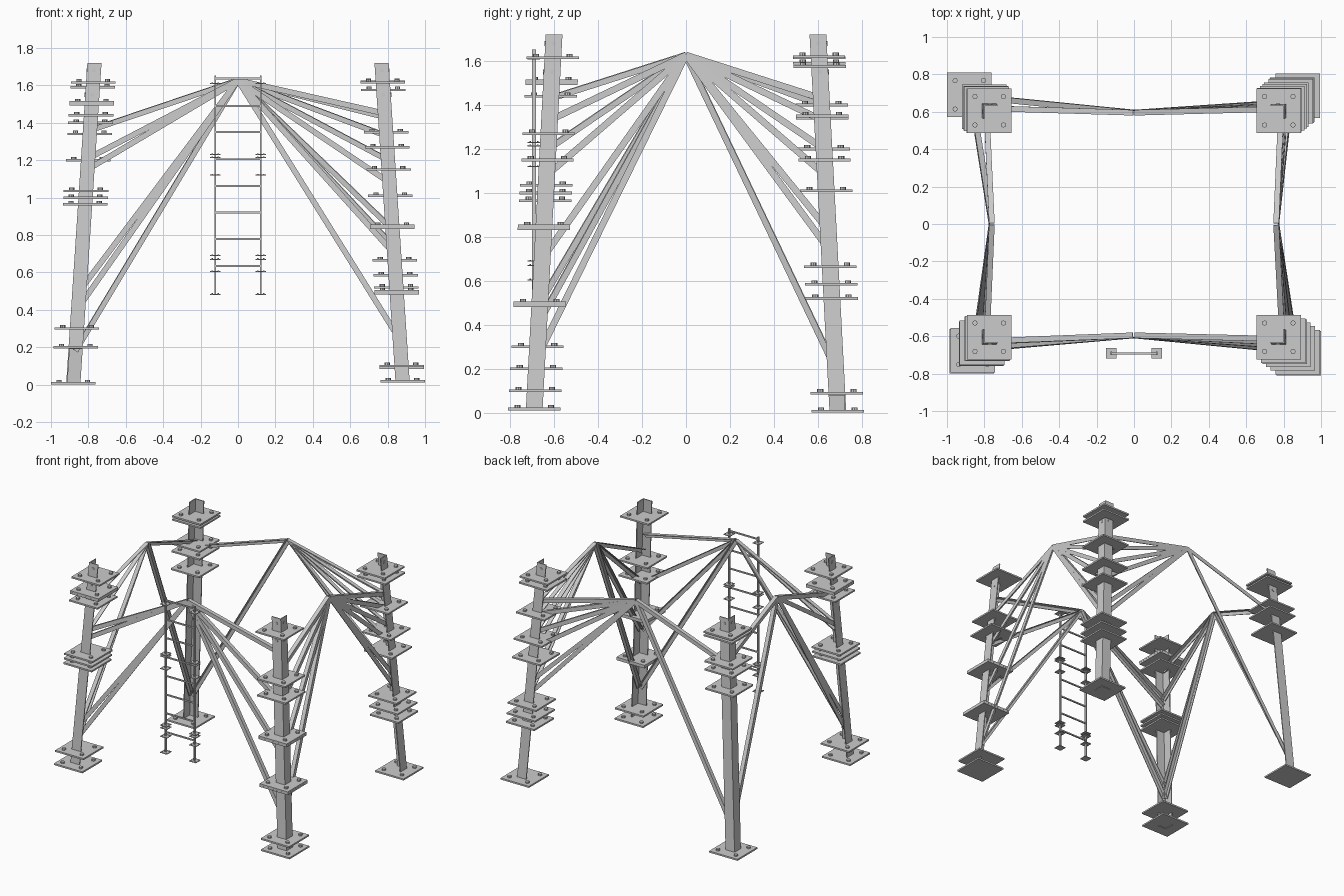
import bpy, bmesh, math
from mathutils import Vector

if "Cube" in bpy.data.objects:
    bpy.data.objects.remove(bpy.data.objects["Cube"])


class Parts:
    """Collects several solids into one named mesh."""
    def __init__(self):
        self.v, self.f = [], []

    def prism(self, ring0, ring1):
        n, b = len(ring0), len(self.v)
        self.v += list(ring0) + list(ring1)
        self.f.append([b + i for i in reversed(range(n))])
        self.f.append([b + n + i for i in range(n)])
        for i in range(n):
            j = (i + 1) % n
            self.f.append([b + i, b + j, b + n + j, b + n + i])

    def box(self, c, s):
        x, y, z = (k / 2 for k in s)
        c = Vector(c)
        q = [(-x, -y), (x, -y), (x, y), (-x, y)]
        self.prism([c + Vector((a, d, -z)) for a, d in q],
                   [c + Vector((a, d, z)) for a, d in q])

    def cyl(self, c, axis, r, h, n=8):
        a = Vector(axis).normalized()
        rot = a.to_track_quat('Z', 'Y')
        q = [rot @ Vector((r * math.cos(2 * math.pi * i / n),
                           r * math.sin(2 * math.pi * i / n), 0)) for i in range(n)]
        self.prism([Vector(c) + p for p in q], [Vector(c) + p + a * h for p in q])

    def sweep(self, p0, p1, u, v, prof):
        self.prism([p0 + u * a + v * b for a, b in prof],
                   [p1 + u * a + v * b for a, b in prof])

    def done(self, name):
        me = bpy.data.meshes.new(name)
        me.from_pydata([tuple(v) for v in self.v], [], self.f)
        bm = bmesh.new()
        bm.from_mesh(me)
        bmesh.ops.recalc_face_normals(bm, faces=bm.faces)
        bm.to_mesh(me)
        bm.free()
        ob = bpy.data.objects.new(name, me)
        bpy.context.collection.objects.link(ob)
        return ob


def angle(w, t):
    """L section with its outer corner at (w/2, w/2)."""
    h = w / 2
    return [(h, h), (-h, h), (-h, h - t), (h - t, h - t), (h - t, -h), (h, -h)]


def leg_point(sx, sy, z):
    return Vector((sx * (0.881 - 0.066 * z), sy * (0.691 - 0.053 * z), z))


TOP = 1.72
APEX = 1.627
# name: side signs, foot height, plate heights, brace heights (front/back, side)
LEGS = {
    "front_left": (-1, -1, 0.19,
                   [1.615, 1.51, 1.498, 1.44, 1.035, 1.0, 0.965, 0.30, 0.20],
                   [1.21, 1.15, 0.50, 0.41], [1.43, 1.20, 0.50, 0.41]),
    "front_right": (1, -1, 0.02,
                    [1.615, 1.27, 1.15, 0.85, 0.838, 0.50, 0.488, 0.10, 0.018],
                    [1.45, 1.08, 0.70, 0.24], [1.33, 1.08, 0.70, 0.25]),
    "back_left": (-1, 1, 0.01,
                  [1.615, 1.59, 1.40, 1.34, 1.20, 0.007],
                  [1.36, 0.18], [1.40, 0.20]),
    "back_right": (1, 1, 0.08,
                   [1.62, 1.575, 1.35, 1.15, 1.01, 0.665, 0.585, 0.52, 0.09],
                   [1.43, 1.33, 1.20, 1.08, 0.83, 0.74], [1.43, 1.33, 1.20, 1.08, 0.83, 0.74]),
}

for name, (sx, sy, foot, plates, to_y, to_x) in LEGS.items():
    X, Y = Vector((sx, 0, 0)), Vector((0, sy, 0))

    # leaning angle-iron leg with small bolts near its top
    leg = Parts()
    leg.sweep(leg_point(sx, sy, foot), leg_point(sx, sy, TOP), X, Y, angle(0.076, 0.007))
    for z in (1.68, 1.55):
        p = leg_point(sx, sy, z)
        leg.cyl(p + Y * 0.034, Y, 0.011, 0.007)
        leg.cyl(p + X * 0.034, X, 0.011, 0.007)
    leg.done(name + "_leg")

    # square plates with four bolts each
    pl = Parts()
    for z in plates:
        c = leg_point(sx, sy, z)
        pl.box(c, (0.238, 0.238, 0.012))
        for a in (-0.076, 0.076):
            for b in (-0.076, 0.076):
                pl.cyl(c + Vector((a, b, 0.006)), (0, 0, 1), 0.014, 0.012)
    pl.done(name + "_plates")

    # angle braces running up to the two neighbouring apexes
    br = Parts()
    for heights, apex, out in ((to_y, Vector((0, sy * 0.595, APEX)), Y),
                               (to_x, Vector((sx * 0.76, 0, APEX)), X)):
        for z in heights:
            p = leg_point(sx, sy, z)
            d = (apex - p).normalized()
            u = d.cross(out).normalized()
            if u.z < 0:
                u = -u
            v = d.cross(u).normalized()
            if v.dot(out) < 0:
                v = -v
            br.sweep(p, apex, u, v, angle(0.03, 0.005))
    br.done(name + "_braces")

# ladder in front: rails, rungs and small rail plates
LY = -0.692
rails, rungs, pads = Parts(), Parts(), Parts()
for s in (-1, 1):
    rails.box((s * 0.122, LY, 1.067), (0.009, 0.018, 1.172))
    for z in (1.61, 1.23, 1.215, 1.12, 0.69, 0.67, 0.605, 0.483):
        pads.box((s * 0.122, LY, z), (0.056, 0.056, 0.005))
        for a in (-0.017, 0.017):
            for b in (-0.017, 0.017):
                pads.cyl((s * 0.122 + a, LY + b, z + 0.002), (0, 0, 1), 0.004, 0.004, 6)
for z in (1.636, 1.49, 1.35, 1.205, 1.062, 0.92, 0.778, 0.635):
    rungs.box((0, LY, z), (0.244, 0.01, 0.01))
rails.done("ladder_rails")
rungs.done("ladder_rungs")
pads.done("ladder_plates")
